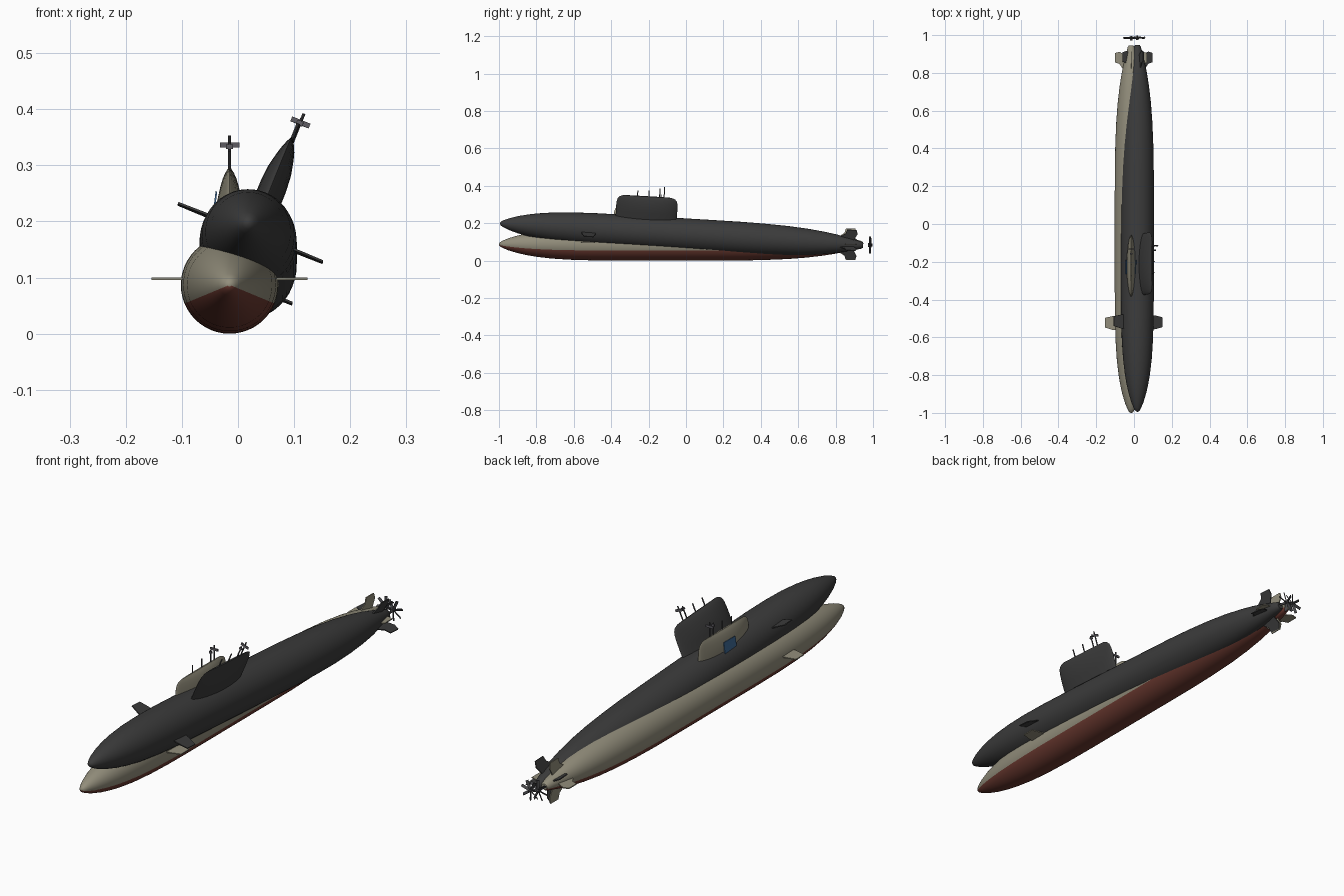
import bpy, bmesh, math
from mathutils import Matrix, Vector

if "Cube" in bpy.data.objects:
    bpy.data.objects.remove(bpy.data.objects["Cube"])


def material(name, rgb):
    m = bpy.data.materials.new(name)
    m.diffuse_color = (*rgb, 1)
    m.use_nodes = True
    m.node_tree.nodes["Principled BSDF"].inputs["Base Color"].default_value = m.diffuse_color
    return m


KHAKI = material("khaki grey", (0.29, 0.27, 0.20))
DARK = material("charcoal", (0.044, 0.044, 0.044))
RED = material("hull red", (0.15, 0.042, 0.030))
BLUE = material("flag blue", (0.05, 0.15, 0.32))
METAL = material("mast grey", (0.06, 0.06, 0.065))
BAR = material("sensor grey", (0.11, 0.105, 0.12))


def finish(name, bm, place, mats, smooth=False):
    bmesh.ops.recalc_face_normals(bm, faces=bm.faces[:])
    me = bpy.data.meshes.new(name)
    bm.to_mesh(me)
    bm.free()
    ob = bpy.data.objects.new(name, me)
    bpy.context.collection.objects.link(ob)
    for m in mats:
        me.materials.append(m)
    ob.matrix_world = place
    if smooth:
        bpy.ops.object.select_all(action='DESELECT')
        ob.select_set(True)
        bpy.context.view_layer.objects.active = ob
        bpy.ops.object.shade_smooth_by_angle(angle=math.radians(35))
    return ob


def loft(bm, rings):
    """Skin closed rings of equal length and cap both ends."""
    vs = [[bm.verts.new(p) for p in r] for r in rings]
    n = len(vs[0])
    for a, b in zip(vs, vs[1:]):
        for i in range(n):
            bm.faces.new((a[i], a[(i + 1) % n], b[(i + 1) % n], b[i]))
    bm.faces.new(vs[0])
    bm.faces.new(vs[-1])


def box(bm, centre, size, turn=Matrix()):
    m = Matrix.Translation(centre) @ turn @ Matrix.Diagonal((*size, 1))
    bmesh.ops.create_cube(bm, size=1, matrix=m)


def rod(bm, base, height, radius):
    bmesh.ops.create_cone(bm, cap_ends=True, segments=8, radius1=radius, radius2=radius,
                          depth=height, matrix=Matrix.Translation(Vector(base) + Vector((0, 0, height / 2))))


def fin(name, outline, thick, angle, lift, place, mat):
    """Flat blade from (span, y) points, turned about the hull axis."""
    bm = bmesh.new()
    loft(bm, [[(s, y, z) for s, y in outline] for z in (-thick / 2, thick / 2)])
    turn = Matrix.Translation((0, 0, lift)) @ Matrix.Rotation(angle, 4, 'Y')
    finish(name, bm, place @ turn, [mat])


# (y, radius) along the hull
HULL = [(-1.0, .003), (-.995, .011), (-.98, .0195), (-.95, .032), (-.9, .047), (-.85, .058),
        (-.8, .0665), (-.72, .076), (-.62, .0825), (-.5, .086), (-.35, .087), (-.1, .087),
        (.15, .087), (.3, .0865), (.42, .084), (.54, .079), (.64, .0715), (.73, .061),
        (.8, .050), (.86, .037), (.91, .025), (.937, .018), (.945, .012)]
# (height, half width, front y, back y) up the sail
SAIL = [(.05, .025, -.385, -.06), (.12, .0245, -.386, -.058), (.15, .022, -.386, -.058),
        (.175, .0165, -.384, -.06), (.19, .012, -.379, -.065), (.2, .0075, -.369, -.075),
        (.207, .003, -.35, -.095)]
STERN_FIN = [(.015, .80), (.04, .815), (.062, .848), (.085, .855),
             (.085, .905), (.062, .912), (.015, .885)]
BOW_PLANE = [(.06, -.565), (.10, -.56), (.139, -.548), (.139, -.497), (.10, -.488), (.06, -.485)]
MASTS = [(-.275, .238), (-.215, .241), (-.157, .255), (-.133, .266)]


def submarine(tag, place, paint, keel):
    # Hull of revolution, with the keel colour below a fixed angle
    bm = bmesh.new()
    n = 48
    loft(bm, [[(r * math.cos(math.tau * i / n), y, r * math.sin(math.tau * i / n))
               for i in range(n)] for y, r in HULL])
    for f in bm.faces:
        c = f.calc_center_median()
        f.material_index = int(c.z < -.414 * abs(c.x) - 1e-4)
    finish(tag + "_hull", bm, place, [paint, keel], True)

    # Sail with lens-shaped sections
    bm = bmesh.new()
    n = 32
    rings = []
    for z, w, y0, y1 in SAIL:
        ring = []
        for i in range(n):
            a = math.tau * i / n
            s = math.sin(a)
            ring.append((math.copysign(w * abs(s) ** 1.2, s),
                         (y0 + y1) / 2 - (y1 - y0) / 2 * math.cos(a), z))
        rings.append(ring)
    loft(bm, rings)
    finish(tag + "_sail", bm, place, [paint], True)

    # Cross-shaped tail fins and bow planes
    for k in range(4):
        fin(f"{tag}_stern_fin_{k + 1}", STERN_FIN, .004, k * math.pi / 2, 0, place, paint)
    for k in range(2):
        fin(f"{tag}_bow_plane_{k + 1}", BOW_PLANE, .004, k * math.pi, .011, place, paint)

    # Masts and the crossbars on the rear ones
    bm = bmesh.new()
    for y, top in MASTS:
        rod(bm, (0, y, .18), top - .18, .0027)
    finish(tag + "_masts", bm, place, [METAL], True)
    bm = bmesh.new()
    box(bm, (0, -.133, .249), (.035, .005, .009))
    box(bm, (0, -.157, .246), (.012, .007, .008))
    finish(tag + "_mast_crossbars", bm, place, [BAR])

    # Seven-bladed propeller
    bm = bmesh.new()
    bmesh.ops.create_cone(bm, cap_ends=True, segments=12, radius1=.007, radius2=.004, depth=.024,
                          matrix=Matrix.Translation((0, .984, 0)) @ Matrix.Rotation(-math.pi / 2, 4, 'X'))
    for k in range(7):
        spin = Matrix.Rotation(math.tau * k / 7, 4, 'Y')
        box(bm, Vector((0, .984, 0)) + spin @ Vector((0, 0, .023)), (.011, .003, .038),
            spin @ Matrix.Rotation(math.radians(40), 4, 'Z'))
    finish(tag + "_propeller", bm, place, [METAL])


# Level khaki boat with a red keel
level = Matrix.Translation((-.015, 0, .087))
submarine("khaki", level, KHAKI, RED)

# Blue flag plates on the sides of the khaki sail
for side, label in ((-1, "left"), (1, "right")):
    bm = bmesh.new()
    box(bm, (side * .0265, -.228, .142), (.003, .075, .05),
        Matrix.Rotation(side * math.radians(-7), 4, 'Y'))
    finish("flag_plate_" + label, bm, level, [BLUE])

# Charcoal boat, rolled to its right side with the bow raised
tilted = (Matrix.Translation((.018, .004, .138)) @ Matrix.Rotation(-.06, 4, 'X')
          @ Matrix.Rotation(math.radians(22), 4, 'Y'))
submarine("charcoal", tilted, DARK, DARK)
